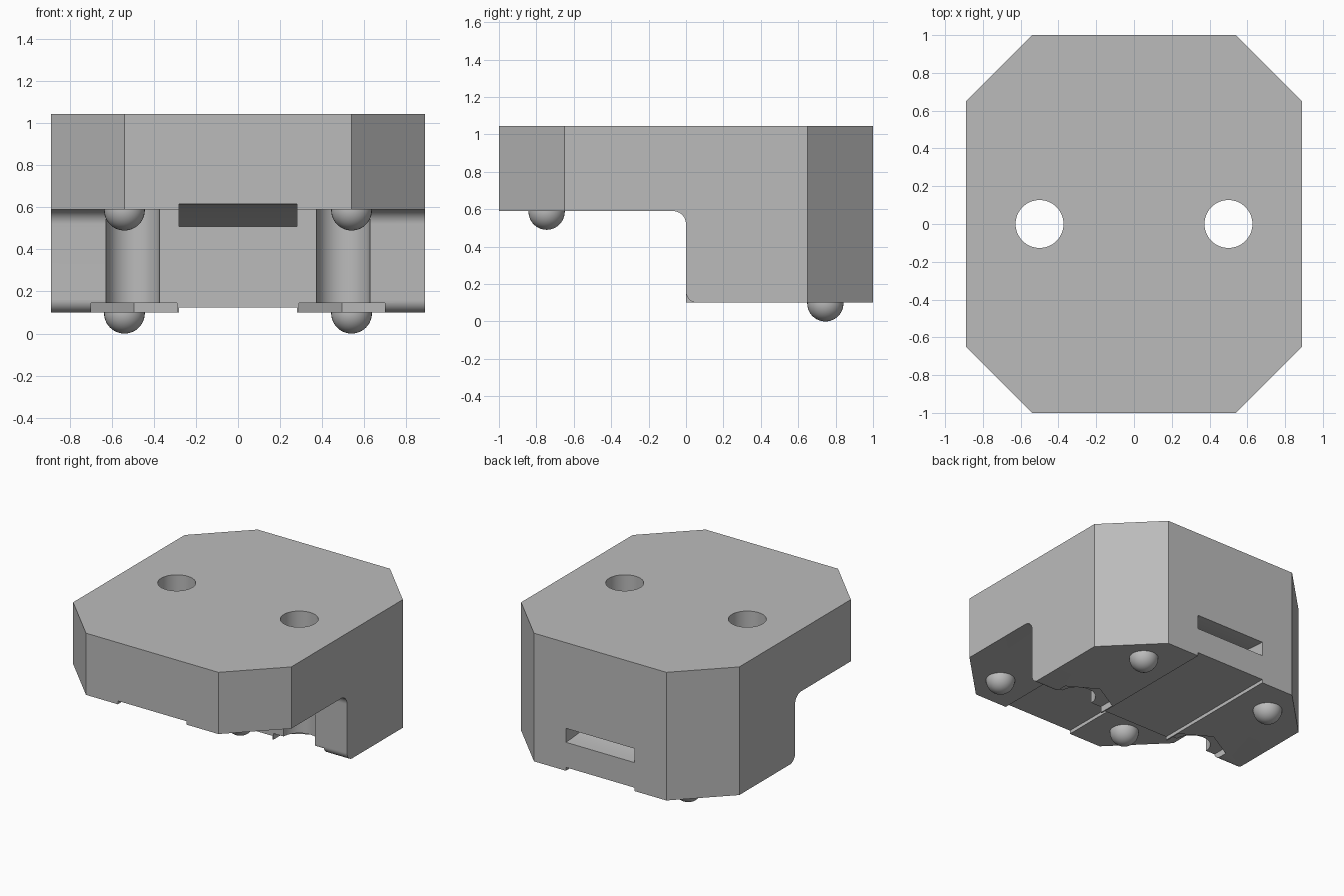
import bpy, bmesh, math
from mathutils import Matrix

cube = bpy.data.objects.get("Cube")
if cube:
    bpy.data.objects.remove(cube, do_unlink=True)

grey = bpy.data.materials.new("light_grey")
grey.use_nodes = True
COLOUR = (0.5, 0.5, 0.5, 1)
grey.diffuse_color = COLOUR
grey.node_tree.nodes["Principled BSDF"].inputs["Base Color"].default_value = COLOUR


def prism(name, outline, lo, hi, axis="Z"):
    """Extrude an (x, y) outline along z, or a (y, z) outline along x."""
    bm = bmesh.new()
    place = (lambda p, h: (p[0], p[1], h)) if axis == "Z" else (lambda p, h: (h, p[0], p[1]))
    a = [bm.verts.new(place(p, lo)) for p in outline]
    b = [bm.verts.new(place(p, hi)) for p in outline]
    bm.faces.new(a)
    bm.faces.new(b)
    for i in range(len(a)):
        j = (i + 1) % len(a)
        bm.faces.new((a[i], a[j], b[j], b[i]))
    bmesh.ops.recalc_face_normals(bm, faces=bm.faces)
    return finish(name, bm)


def finish(name, bm):
    mesh = bpy.data.meshes.new(name)
    bm.to_mesh(mesh)
    bm.free()
    mesh.materials.append(grey)
    obj = bpy.data.objects.new(name, mesh)
    bpy.context.collection.objects.link(obj)
    return obj


def arc(cx, cy, r, start, end, n=12):
    angles = [math.radians(start + (end - start) * i / n) for i in range(n + 1)]
    return [(cx + r * math.cos(t), cy + r * math.sin(t)) for t in angles]


def box(name, x, y0, y1, z0, z1):
    return prism(name, [(y0, z0), (y1, z0), (y1, z1), (y0, z1)], -x, x, "X")


def cut(target, cutter):
    mod = target.modifiers.new(cutter.name, "BOOLEAN")
    mod.operation = "DIFFERENCE"
    mod.solver = "EXACT"
    mod.object = cutter
    bpy.context.view_layer.objects.active = target
    bpy.ops.object.modifier_apply(modifier=mod.name)
    bpy.data.objects.remove(cutter, do_unlink=True)


# Octagonal block
W, C, BASE, STEP, TOP = 0.89, 0.54, 0.10, 0.59, 1.045
corner = [(C, -1), (W, -0.65), (W, 0.65), (C, 1)]
body = prism("body", corner + [(-x, y) for x, y in reversed(corner)], BASE, TOP)

# Step below the front half, with rounded corners towards the sides
cut(body, box("step_cutter", 0.505, -1.2, 0, -0.2, STEP))
step = ([(-1.2, -0.2), (0.06, -0.2)] + arc(0.06, BASE + 0.06, 0.06, 270, 180)
        + arc(-0.07, STEP - 0.07, 0.07, 0, 90) + [(-1.2, STEP)])
for side in (-1, 1):
    cut(body, prism("side_step_cutter", step, side * 0.5, side * 1.0, "X"))

# Shallow strap channels under both halves
STRAP = 0.28
cut(body, box("front_channel_cutter", STRAP, -1.2, 0.001, 0.3, STEP + 0.025))
cut(body, box("back_channel_cutter", STRAP, -0.1, 1.2, -0.1, BASE + 0.025))

# Curved strap tunnel from the step wall down to the back slot
steps = [i / 16 for i in range(17)]
fall = [(t, 0.1 * (1 + math.cos(math.pi * t))) for t in steps]
floor = [(-0.05, 0.51)] + [(y, 0.31 + d) for y, d in fall] + [(1.1, 0.31)]
roof = [(y, z + 0.103) for y, z in reversed(floor)]
cut(body, prism("tunnel_cutter", floor + roof, -STRAP, STRAP, "X"))

# Bolt holes with hexagonal nut recesses
for side in (-1, 1):
    hole = [(x + side * 0.5, y) for x, y in arc(0, 0, 0.127, 0, 360, 64)[:-1]]
    cut(body, prism("bolt_hole_cutter", hole, -0.2, 1.3))
    nut = [(x + side * 0.495, y) for x, y in arc(0, 0, 0.237, 30, 390, 6)[:-1]]
    cut(body, prism("nut_recess_cutter", nut, -0.2, 0.145))

# Round feet under both levels
feet = []
for y, z in ((-0.745, STEP), (0.745, BASE)):
    for side in (-1, 1):
        bm = bmesh.new()
        bmesh.ops.create_uvsphere(bm, u_segments=32, v_segments=24, radius=0.097,
                                  matrix=Matrix.Translation((side * C, y, z - 0.003)))
        name = ("front_" if y < 0 else "back_") + ("left_foot" if side > 0 else "right_foot")
        feet.append(finish(name, bm))

# Smooth the round surfaces and keep the edges sharp
bpy.ops.object.select_all(action="DESELECT")
for obj in [body] + feet:
    obj.select_set(True)
bpy.context.view_layer.objects.active = body
bpy.ops.object.shade_smooth_by_angle(angle=math.radians(25))
